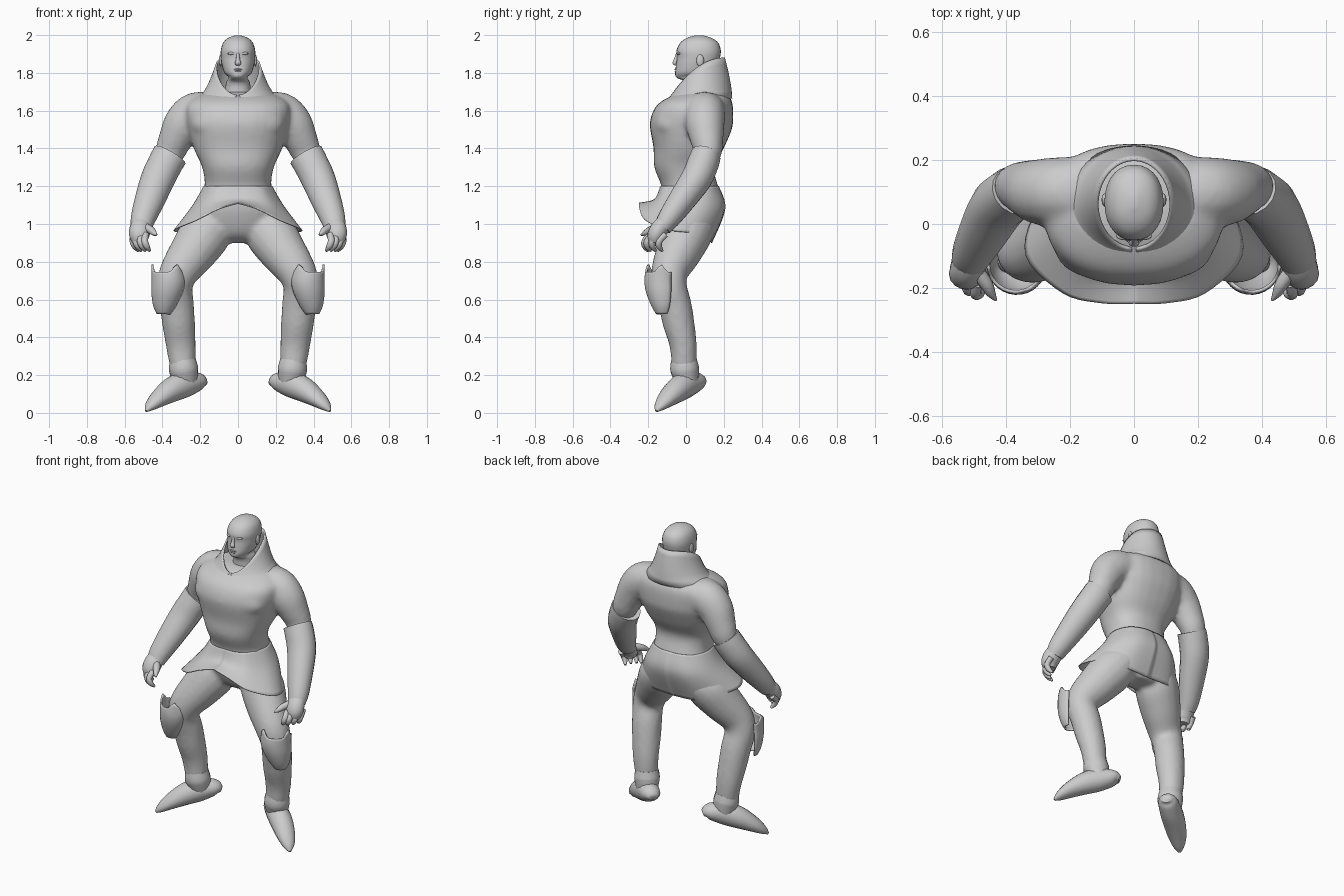
import bpy, bmesh, math
from mathutils import Vector

if "Cube" in bpy.data.objects:
    bpy.data.objects.remove(bpy.data.objects["Cube"])

skin = bpy.data.materials.new("plain grey")
skin.diffuse_color = (0.6, 0.6, 0.6, 1)
skin.use_nodes = True
skin.node_tree.nodes["Principled BSDF"].inputs["Base Color"].default_value = skin.diffuse_color


def spline(rows, sub):
    """Catmull-Rom interpolation through equal-length rows of numbers."""
    out, n = [], len(rows)
    for i in range(n - 1):
        p = [rows[max(i - 1, 0)], rows[i], rows[i + 1], rows[min(i + 2, n - 1)]]
        for k in range(sub):
            t = k / sub
            out.append([0.5 * (2 * b + (c - a) * t + (2 * a - 5 * b + 4 * c - d) * t * t
                               + (3 * b - a - 3 * c + d) * t ** 3) for a, b, c, d in zip(*p)])
    return out + [list(rows[-1])]


def bridge(bm, rings, closed=True, caps=True):
    vs = [[bm.verts.new(p) for p in r] for r in rings]
    n = len(vs[0])
    for a, b in zip(vs, vs[1:]):
        for i in range(n if closed else n - 1):
            j = (i + 1) % n
            bm.faces.new((a[i], a[j], b[j], b[i]))
    if caps:
        bm.faces.new(vs[0])
        bm.faces.new(vs[-1])


def stack(bm, secs, n=28, sub=4, power=1.0):
    """Horizontal rings: z, half width, front y, back y."""
    rings = []
    for z, w, f, b in spline(secs, sub):
        ring = []
        for i in range(n):
            a = 2 * math.pi * i / n
            c, s = math.cos(a), math.sin(a)
            c = math.copysign(abs(c) ** power, c)
            s = math.copysign(abs(s) ** power, s)
            ring.append((max(w, 0.002) * c, (f + b) / 2 + (b - f) / 2 * s, z))
        rings.append(ring)
    bridge(bm, rings)


def limb(bm, secs, side=1, ref=(0, 1, 0), n=16, sub=4):
    """Rings across a path: x, y, z, width radius, depth radius."""
    pts, rings = spline(secs, sub), []
    for k, (x, y, z, ru, rv) in enumerate(pts):
        t = (Vector(pts[min(k + 1, len(pts) - 1)][:3]) - Vector(pts[max(k - 1, 0)][:3])).normalized()
        v = Vector(ref)
        v = (v - t * v.dot(t)).normalized()
        u = t.cross(v)
        ring = []
        for i in range(n):
            a = 2 * math.pi * i / n
            p = Vector((x, y, z)) + u * ru * math.cos(a) + v * rv * math.sin(a)
            ring.append((p.x * side, p.y, p.z))
        rings.append(ring)
    bridge(bm, rings)


def ball(bm, c, r):
    vs = bmesh.ops.create_uvsphere(bm, u_segments=16, v_segments=10, radius=1)["verts"]
    for v in vs:
        v.co = Vector((c[i] + v.co[i] * r[i] for i in range(3)))


def finish(name, bm, angle=50, mirror=False, thick=0):
    bmesh.ops.recalc_face_normals(bm, faces=bm.faces)
    me = bpy.data.meshes.new(name)
    bm.to_mesh(me)
    bm.free()
    me.materials.append(skin)
    me.shade_smooth()
    me.set_sharp_from_angle(angle=math.radians(angle))
    ob = bpy.data.objects.new(name, me)
    bpy.context.collection.objects.link(ob)
    if thick:
        m = ob.modifiers.new("thickness", "SOLIDIFY")
        m.thickness, m.offset = thick, 0
    if mirror:
        ob.modifiers.new("mirror", "MIRROR").merge_threshold = 0.002
    return ob


# Body: torso, upper arms and legs fused into one smooth skin
bm = bmesh.new()
stack(bm, [(.90, .07, -.02, .12), (.95, .17, -.08, .145), (1.05, .22, -.12, .19), (1.12, .21, -.13, .195),
           (1.2, .177, -.13, .17), (1.3, .19, -.168, .15), (1.4, .235, -.172, .2), (1.5, .265, -.19, .243),
           (1.55, .275, -.19, .25), (1.61, .28, -.168, .25), (1.65, .26, -.13, .243), (1.685, .2, -.06, .22),
           (1.70, .11, -.01, .17)], power=.85)
for s in (1, -1):
    limb(bm, [(.12, .1, 1.61, .09, .11), (.22, .1, 1.585, .115, .11), (.285, .1, 1.53, .11, .105),
              (.33, .11, 1.45, .092, .09), (.36, .115, 1.38, .08, .075), (.39, .09, 1.3, .06, .06)], s)
    limb(bm, [(.11, .05, 1.02, .1, .12), (.17, .01, .95, .135, .13), (.24, -.04, .85, .125, .12),
              (.31, -.085, .75, .105, .1), (.335, -.085, .67, .095, .09), (.325, -.06, .58, .092, .088),
              (.315, -.04, .48, .088, .085), (.303, -.015, .36, .08, .073), (.292, -.01, .24, .068, .067)], s)
    ball(bm, (.12 * s, -.07, 1.53), (.13, .1, .09))
body = finish("body", bm)
m = body.modifiers.new("fuse", "REMESH")
m.mode, m.voxel_size, m.use_smooth_shade = "VOXEL", .012, True
m = body.modifiers.new("soften", "SMOOTH")
m.factor, m.iterations = .5, 12

# Head with nose, brow, lips and ears
bm = bmesh.new()
stack(bm, [(1.66, .07, 0, .14), (1.745, .064, 0, .135), (1.775, .05, -.05, .135), (1.80, .072, -.057, .15),
           (1.84, .085, -.053, .168), (1.88, .091, -.048, .18), (1.92, .091, -.05, .184), (1.96, .078, -.03, .17),
           (1.985, .052, .005, .135), (1.999, .012, .05, .09)], power=.92)
limb(bm, [(0, -.044, 1.905, .007, .008), (0, -.054, 1.87, .011, .011), (0, -.06, 1.852, .017, .011),
          (0, -.05, 1.842, .012, .005)], n=10)
ball(bm, (0, -.051, 1.818), (.024, .01, .005))
ball(bm, (0, -.05, 1.807), (.02, .01, .005))
for s in (1, -1):
    ball(bm, (.032 * s, -.036, 1.903), (.024, .014, .008))
    ball(bm, (.092 * s, .075, 1.865), (.009, .02, .032))
finish("head", bm, 80)

# Stand-up collar, high at the back, open in a V at the front, sweeping into the shoulders
bm = bmesh.new()
rings = []
for h in range(7):
    t, ring = h / 6, []
    for i in range(49):
        a = math.radians(3 + 354 * i / 48)
        drop = ((1 + math.cos(a)) / 2) ** 2.0
        top = Vector((.115 * math.sin(a), .063 - .138 * math.cos(a), 1.88 - .20 * drop))
        low = Vector((.225 * math.sin(a), .06 - .18 * math.cos(a), 1.665 - .02 * drop))
        p = low.lerp(top, t)
        k = t ** .55
        p.x = low.x + (top.x - low.x) * k
        if a > math.pi / 2 and a < 1.5 * math.pi:
            k = k + (t ** 1.5 - k) * math.cos(a) ** 2
        p.y = low.y + (top.y - low.y) * k
        ring.append(p)
    rings.append(ring)
bridge(bm, rings, closed=False, caps=False)
finish("collar", bm, thick=.01)

# Flared tunic skirt: waist, hip and hem curves on one side, mirrored
waist = [(0, -.133, 1.2), (.07, -.128, 1.2), (.135, -.093, 1.2), (.18, .02, 1.2), (.147, .123, 1.2), (.07, .166, 1.2), (0, .171, 1.2)]
hips = [(0, -.165, 1.13), (.08, -.165, 1.125), (.17, -.135, 1.11), (.235, -.02, 1.1), (.22, .1, 1.09), (.13, .185, 1.08), (0, .205, 1.08)]
hem = [(0, -.248, 1.11), (.1, -.246, 1.08), (.22, -.215, 1.02), (.335, -.1, .97), (.3, .04, .95), (.17, .125, .91), (0, .135, .9)]
cols = [spline(c, 6) for c in zip(*(spline(r, 5) for r in (waist, hips, hem)))]
bm = bmesh.new()
bridge(bm, cols, closed=False, caps=False)
finish("skirt", bm, mirror=True, thick=.006)

# Gauntlets with a flared cuff at the elbow
bm = bmesh.new()
limb(bm, [(.36, .105, 1.365, .094, .08), (.385, .09, 1.32, .092, .084), (.424, .055, 1.24, .09, .083),
          (.466, -.02, 1.13, .08, .073), (.502, -.09, 1.03, .066, .06), (.513, -.125, .98, .055, .048)])
finish("gauntlet", bm, mirror=True)

# Hands: palm, four curled fingers and a thumb
bm = bmesh.new()
limb(bm, [(.508, -.105, 1.01, .052, .045), (.518, -.14, .975, .056, .048), (.522, -.16, .94, .054, .045),
          (.52, -.165, .905, .04, .035)])
for k, (x, y) in enumerate([(.488, -.205), (.512, -.192), (.535, -.165), (.55, -.13)]):
    limb(bm, [(x, y + .02, .945, .018, .018), (x + .006, y - .012, .91, .018, .018),
              (x - .006, y - .012, .88, .016, .016), (x - .022, y + .005, .857, .007, .007)], n=8, sub=3)
limb(bm, [(.495, -.14, .985, .024, .024), (.462, -.185, .968, .021, .022), (.446, -.215, .953, .015, .016),
          (.43, -.238, .942, .004, .005)], ref=(0, 0, 1), n=8)
finish("hand", bm, mirror=True)

# Knee guards: curved plates facing forward and outward, with raised corners
bm = bmesh.new()
rings = []
for z, r, cx, cy in spline([(.525, .034, .392, -.12), (.57, .06, .385, -.12), (.64, .082, .372, -.125),
                            (.7, .088, .365, -.128), (.745, .086, .368, -.125)], 3):
    ring = []
    for i in range(17):
        q = i / 8 - 1
        a = math.radians(28 + 95 * q)
        lift = .045 * max(0, (z - .7) / .045) * max(0, 1 - abs(abs(q) - .6) * 4)
        ring.append((cx + r * math.sin(a), cy - r * math.cos(a), z + lift))
    rings.append(ring)
bridge(bm, rings, closed=False, caps=False)
finish("knee_guard", bm, mirror=True, thick=.01)

# Boots: ankle cuff and pointed foot tilted toe-down
bm = bmesh.new()
limb(bm, [(.292, -.01, .285, .068, .067), (.289, -.008, .24, .077, .076), (.285, -.003, .21, .075, .073),
          (.28, .005, .16, .066, .062)])
finish("boot_cuff", bm, mirror=True)
bm = bmesh.new()
limb(bm, [(.182, .083, .155, .03, .02), (.21, .06, .165, .056, .048), (.28, .005, .152, .066, .07),
          (.35, -.045, .122, .067, .066), (.42, -.1, .075, .056, .046), (.465, -.138, .035, .034, .026),
          (.487, -.157, .01, .008, .007)], ref=(0, 0, 1))
finish("foot", bm, mirror=True)
